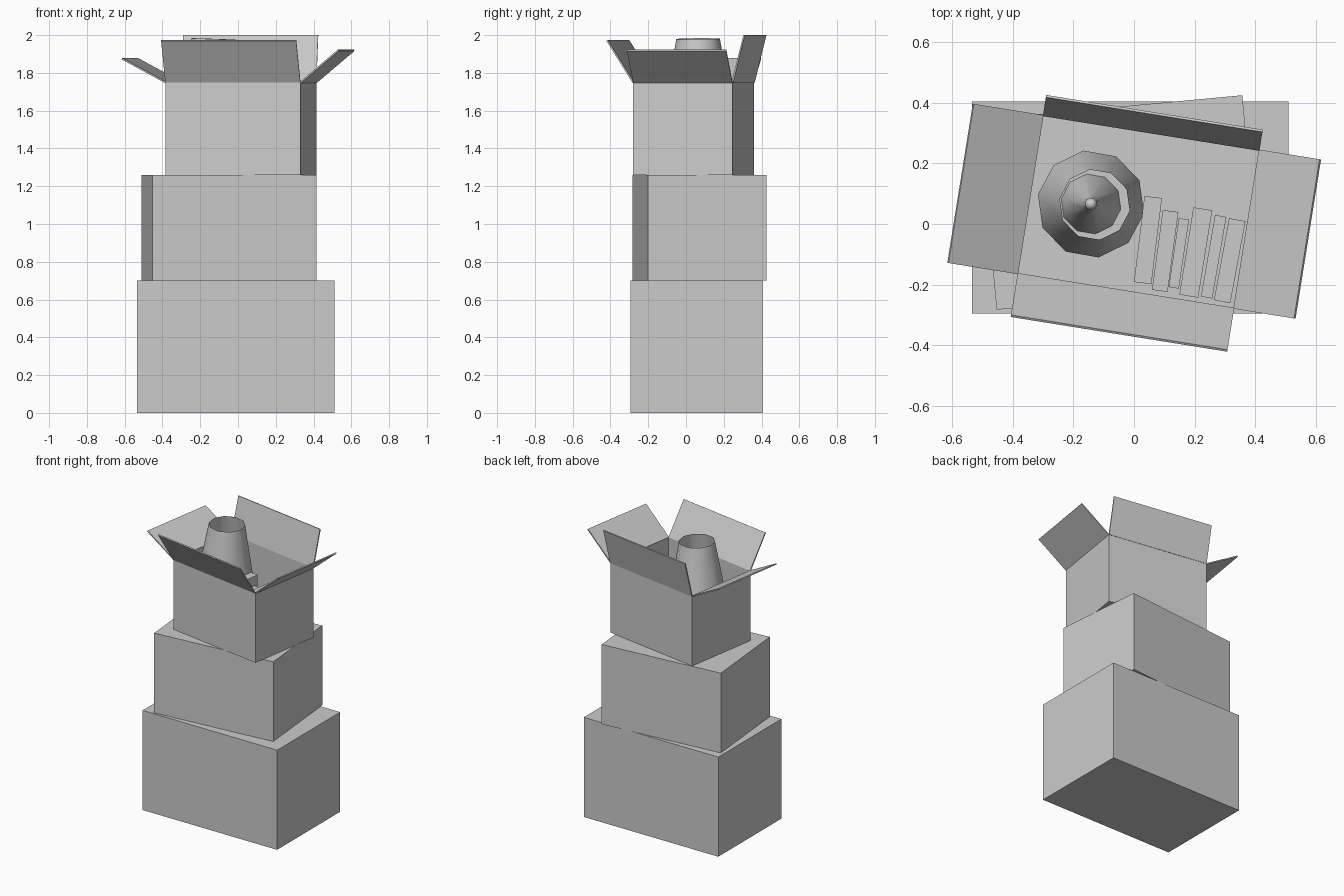
import bpy, bmesh, math
from mathutils import Vector, Matrix

old = bpy.data.objects.get("Cube")
if old:
    bpy.data.objects.remove(old, do_unlink=True)


def material(name, rgb):
    m = bpy.data.materials.new(name)
    m.use_nodes = True
    m.diffuse_color = (*rgb, 1)
    m.node_tree.nodes["Principled BSDF"].inputs["Base Color"].default_value = (*rgb, 1)
    return m


GREY = material("plain grey", (0.6, 0.6, 0.6))


def finish(name, bm, matrix=Matrix()):
    mesh = bpy.data.meshes.new(name)
    bm.to_mesh(mesh)
    bm.free()
    mesh.transform(matrix)
    mesh.materials.append(GREY)
    ob = bpy.data.objects.new(name, mesh)
    bpy.context.collection.objects.link(ob)
    return ob


def place(x, y, z, degrees):
    return Matrix.Translation((x, y, z)) @ Matrix.Rotation(math.radians(degrees), 4, "Z")


def box(name, size, matrix, open_top=False):
    """Box standing on the origin of its matrix."""
    bm = bmesh.new()
    bmesh.ops.create_cube(bm, size=1, matrix=Matrix.Translation((0, 0, size[2] / 2)) @ Matrix.Diagonal((*size, 1)))
    if open_top:
        lid = [f for f in bm.faces if f.normal.z > 0.5]
        bmesh.ops.delete(bm, geom=lid, context="FACES_ONLY")
    return finish(name, bm, matrix)


def lathe(name, profile, sides, matrix):
    """Smooth turned part from (radius, height) points."""
    bm = bmesh.new()
    verts = [bm.verts.new((r, 0, z)) for r, z in profile]
    edges = [bm.edges.new(pair) for pair in zip(verts, verts[1:])]
    bmesh.ops.spin(bm, geom=verts + edges, cent=(0, 0, 0), axis=(0, 0, 1),
                   angle=math.tau, steps=sides, use_merge=True)
    bmesh.ops.remove_doubles(bm, verts=bm.verts, dist=0.0001)
    bmesh.ops.recalc_face_normals(bm, faces=bm.faces)
    ob = finish(name, bm, matrix)
    bpy.ops.object.select_all(action="DESELECT")
    ob.select_set(True)
    bpy.context.view_layer.objects.active = ob
    bpy.ops.object.shade_smooth_by_angle(angle=math.radians(50))
    return ob


# Stacked boxes
box("bottom_box", (1.045, 0.70, 0.70), place(-0.012, 0.055, 0, 0))
box("middle_box", (0.873, 0.63, 0.56), place(-0.048, 0.071, 0.70, 5.3))
W, D = 0.724, 0.532
FRAME = place(0.015, 0.04, 1.26, -9.1)
box("open_box", (W, D, 0.49), FRAME, open_top=True)

# Flaps hinged on the rim: outward turn, hinge distance, width, outward reach, rise
flaps = {"front": (-90, D / 2, W, 0.140, 0.222), "back": (90, D / 2, W, 0.063, 0.25),
         "right": (180, W / 2, D, 0.233, 0.125), "left": (0, W / 2, D, 0.203, 0.17)}
for side, (turn, reach, width, out, rise) in flaps.items():
    tilt = Matrix.Rotation(-math.atan2(rise, out), 4, "Y")
    length = math.hypot(out, rise)
    hinge = FRAME @ Matrix.Rotation(math.radians(turn), 4, "Z") @ Matrix.Translation((reach, 0, 0.49))
    box(side + "_flap", (length, width, 0.008), hinge @ tilt @ Matrix.Translation((length / 2, 0, -0.004)))

# Row of books: centre x, centre y, thickness, length, height
books = [(0.046, -0.053, 0.058, 0.286, 0.41), (0.103, -0.089, 0.052, 0.266, 0.35),
         (0.148, -0.097, 0.034, 0.23, 0.33), (0.204, -0.094, 0.063, 0.292, 0.39),
         (0.263, -0.108, 0.038, 0.273, 0.36), (0.316, -0.121, 0.055, 0.275, 0.35)]
for i, (x, y, thick, length, height) in enumerate(books):
    box(f"book_{i + 1}", (thick, length, height), place(x, y, 1.265, -7 - 0.7 * i))

# Lamp: tilted open shade, turned body and finial
LAMP = place(-0.142, 0.066, 1.265, -10)
lathe("lamp_shade", [(0.178, 0), (0.117, 0.36)], 10,
      LAMP @ Matrix.Translation((0, 0, 0.355)) @ Matrix.Rotation(math.radians(2), 4, "Y"))
lathe("lamp_body", [(0, 0), (0.15, 0), (0.15, 0.02), (0.1, 0.02), (0.085, 0.1),
                    (0.03, 0.3), (0.02, 0.4), (0.02, 0.55), (0, 0.57)], 10, LAMP)
